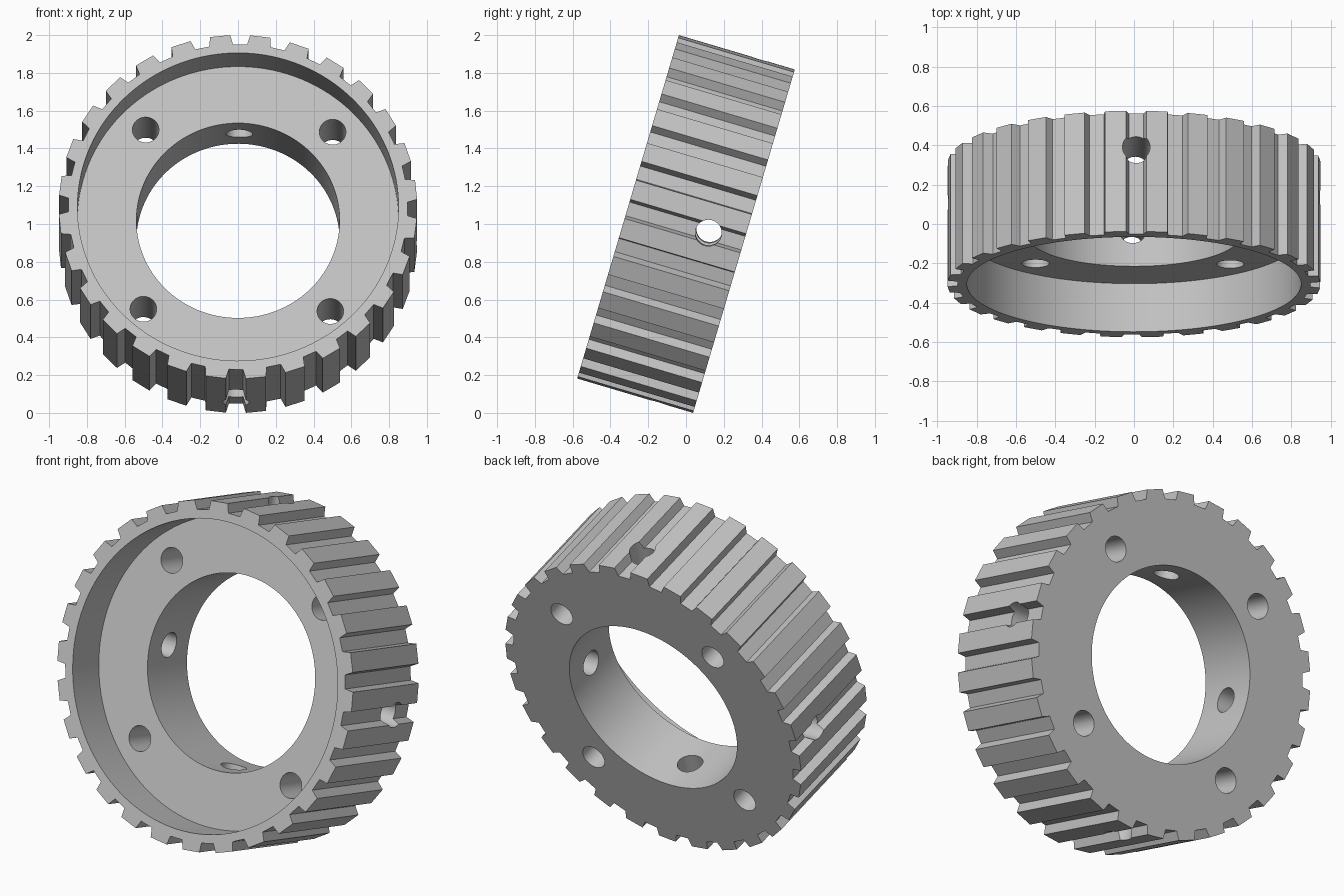
import bpy
import bmesh
from math import cos, sin, pi, radians
from mathutils import Matrix

cube = bpy.data.objects.get("Cube")
if cube:
    bpy.data.objects.remove(cube, do_unlink=True)

TEETH = 28
TIP_R, ROOT_R = 0.949, 0.898
HALF_WIDTH = 0.32
RECESS_R, BORE_R, HOLE_R = 0.85, 0.538, 0.07
FLOOR = 0.065          # recess floor height along the axis
BOLT_CIRCLE = 0.70
TILT, ROLL = radians(73.5), radians(-0.7)

metal = bpy.data.materials.new("light grey metal")
metal.use_nodes = True
grey = (0.55, 0.55, 0.55, 1)
metal.diffuse_color = grey
metal.node_tree.nodes["Principled BSDF"].inputs["Base Color"].default_value = grey


def make_object(name, bm):
    bmesh.ops.recalc_face_normals(bm, faces=bm.faces)
    mesh = bpy.data.meshes.new(name)
    bm.to_mesh(mesh)
    bm.free()
    mesh.materials.append(metal)
    obj = bpy.data.objects.new(name, mesh)
    bpy.context.collection.objects.link(obj)
    return obj


def cylinder(name, radius, depth, matrix, sides=48):
    bm = bmesh.new()
    bmesh.ops.create_cone(bm, cap_ends=True, segments=sides, radius1=radius,
                          radius2=radius, depth=depth, matrix=matrix)
    return make_object(name, bm)


# Toothed blank: trapezoid grooves, one centred on each quarter
bm = bmesh.new()
pitch = 2 * pi / TEETH
groove = [(-3.2, TIP_R), (-2.4, ROOT_R), (2.4, ROOT_R), (3.2, TIP_R)]
ring = []
for i in range(TEETH):
    for offset, r in groove:
        a = i * pitch + radians(offset)
        ring.append(bm.verts.new((r * cos(a), r * sin(a), -HALF_WIDTH)))
face = bm.faces.new(ring)
grown = bmesh.ops.extrude_face_region(bm, geom=[face])["geom"]
top = [v for v in grown if isinstance(v, bmesh.types.BMVert)]
bmesh.ops.translate(bm, verts=top, vec=(0, 0, 2 * HALF_WIDTH))
pulley = make_object("toothed_pulley", bm)

# Cutters: bore, front recess, bolt holes, radial set screw holes
cutters = [
    cylinder("bore_cutter", BORE_R, 2, Matrix(), 128),
    cylinder("recess_cutter", RECESS_R, 1, Matrix.Translation((0, 0, FLOOR + 0.5)), 128),
]
for i in range(4):
    a = pi / 4 + i * pi / 2
    spot = (BOLT_CIRCLE * cos(a), BOLT_CIRCLE * sin(a), 0)
    cutters.append(cylinder("bolt_hole_cutter", HOLE_R, 2, Matrix.Translation(spot)))
    web_middle = Matrix.Translation((0, 0, (FLOOR - HALF_WIDTH) / 2))
    radial = (web_middle @ Matrix.Rotation(i * pi / 2, 4, "Z")
              @ Matrix.Translation((0.75, 0, 0)) @ Matrix.Rotation(pi / 2, 4, "Y"))
    cutters.append(cylinder("radial_hole_cutter", HOLE_R, 0.8, radial))

bpy.context.view_layer.objects.active = pulley
pulley.select_set(True)
for cutter in cutters:
    mod = pulley.modifiers.new("cut", "BOOLEAN")
    mod.operation = "DIFFERENCE"
    mod.solver = "EXACT"
    mod.object = cutter
    bpy.ops.object.modifier_apply(modifier=mod.name)
    bpy.data.objects.remove(cutter, do_unlink=True)

# Smooth round walls, crisp tooth edges
bpy.ops.object.shade_smooth_by_angle(angle=radians(20))

# Lean the pulley back on its rim
pulley.matrix_world = (Matrix.Translation((0, 0, 1)) @ Matrix.Rotation(TILT, 4, "X")
                       @ Matrix.Rotation(ROLL, 4, "Z"))
